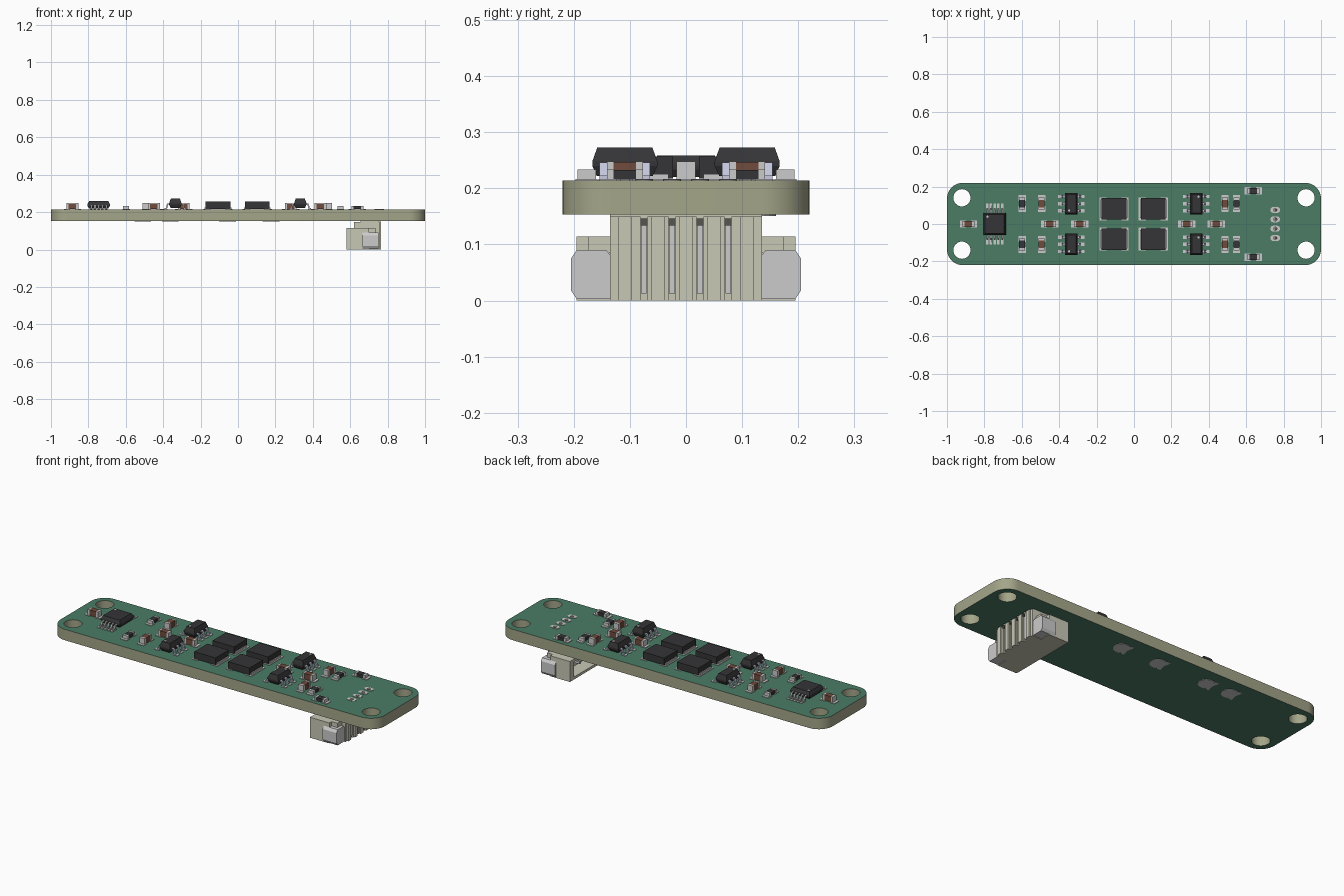
import bpy, bmesh, math
from mathutils import Matrix

if "Cube" in bpy.data.objects:
    bpy.data.objects.remove(bpy.data.objects["Cube"])

TOP, BOT = 0.214, 0.153


def mat(name, r, g, b):
    m = bpy.data.materials.new(name)
    m.diffuse_color = (r, g, b, 1)
    m.use_nodes = True
    m.node_tree.nodes["Principled BSDF"].inputs["Base Color"].default_value = m.diffuse_color
    return m


GREEN = mat("solder_mask", 0.07, 0.20, 0.13)
EDGE = mat("laminate", 0.37, 0.38, 0.25)
METAL = mat("metal", 0.58, 0.58, 0.55)
LEAD = mat("lead_metal", 0.58, 0.60, 0.75)
BLACK = mat("black_resin", 0.035, 0.035, 0.038)
BROWN = mat("ceramic", 0.16, 0.07, 0.045)
CREAM = mat("cream_plastic", 0.58, 0.58, 0.47)
DARK = mat("contact", 0.09, 0.09, 0.08)


def finish(bm, name, mats):
    bmesh.ops.recalc_face_normals(bm, faces=bm.faces)
    me = bpy.data.meshes.new(name)
    bm.to_mesh(me)
    bm.free()
    for m in mats:
        me.materials.append(m)
    return me


def place(me, name, x=0, y=0, z=0, deg=0):
    o = bpy.data.objects.new(name, me)
    o.location = (x, y, z)
    o.rotation_euler.z = math.radians(deg)
    bpy.context.collection.objects.link(o)
    return o


def box(bm, x0, x1, y0, y1, z0, z1, m=0):
    M = Matrix.Translation(((x0 + x1) / 2, (y0 + y1) / 2, (z0 + z1) / 2)) @ \
        Matrix.Diagonal((x1 - x0, y1 - y0, z1 - z0, 1))
    for v in bmesh.ops.create_cube(bm, size=1, matrix=M)["verts"]:
        for f in v.link_faces:
            f.material_index = m


def loft(bm, rings, m=0):
    """Closed solid through rings of 3D points."""
    R = [[bm.verts.new(p) for p in r] for r in rings]
    n = len(R[0])
    faces = [bm.faces.new(R[0]), bm.faces.new(R[-1])]
    for a, b in zip(R, R[1:]):
        faces += [bm.faces.new((a[i], a[(i + 1) % n], b[(i + 1) % n], b[i])) for i in range(n)]
    for f in faces:
        f.material_index = m


def arc(cx, cy, r, a0, a1, n):
    return [(cx + r * math.cos(math.radians(a0 + (a1 - a0) * i / n)),
             cy + r * math.sin(math.radians(a0 + (a1 - a0) * i / n))) for i in range(n + 1)]


def circle(cx, cy, r, n=32):
    return arc(cx, cy, r, 0, 360, n)[:-1]


def plate(name, loops, z0, z1):
    """Flat plate from an outline and holes."""
    cu = bpy.data.curves.new(name, "CURVE")
    cu.dimensions, cu.fill_mode, cu.extrude = "2D", "BOTH", (z1 - z0) / 2
    for pts in loops:
        s = cu.splines.new("POLY")
        s.points.add(len(pts) - 1)
        for p, q in zip(s.points, pts):
            p.co = (q[0], q[1], 0, 1)
        s.use_cyclic_u = True
    tmp = bpy.data.objects.new(name, cu)
    bpy.context.collection.objects.link(tmp)
    dg = bpy.context.evaluated_depsgraph_get()
    src = bpy.data.meshes.new_from_object(tmp.evaluated_get(dg))
    bpy.data.objects.remove(tmp)
    bm = bmesh.new()
    bm.from_mesh(src)
    bmesh.ops.remove_doubles(bm, verts=bm.verts, dist=1e-5)
    bmesh.ops.translate(bm, verts=bm.verts, vec=(0, 0, (z0 + z1) / 2))
    bm.normal_update()
    for f in bm.faces:
        f.material_index = 0 if abs(f.normal.z) > 0.5 else 1
    return bm


# Circuit board with rounded corners, mounting holes and header holes
r, X, Y = 0.085, 1 - 0.085, 0.22 - 0.085
outline = arc(X, Y, r, 0, 90, 10) + arc(-X, Y, r, 90, 180, 10) + \
    arc(-X, -Y, r, 180, 270, 10) + arc(X, -Y, r, 270, 360, 10)
header = [(0.755, y) for y in (0.075, 0.025, -0.025, -0.075)]
holes = [circle(sx * 0.92, sy * 0.14, 0.046) for sx in (1, -1) for sy in (1, -1)]
holes += [circle(x, y, 0.009, 16) for x, y in header]
board = place(finish(plate("board", [outline] + holes, BOT, TOP), "circuit_board", [GREEN, EDGE]), "circuit_board")
board.select_set(True)
bpy.context.view_layer.objects.active = board
bpy.ops.object.shade_smooth_by_angle(angle=math.radians(30))

# Header solder pads
for x, y in header:
    oval = arc(x + 0.01, y, 0.016, -90, 90, 8) + arc(x - 0.01, y, 0.016, 90, 270, 8)
    place(finish(plate("pad", [oval, circle(x, y, 0.009, 16)], TOP, TOP + 0.002), "header_pad", [METAL]), "header_pad")

# Solder jumpers on the underside: two facing half rounds each
for x in (0.155, -0.077, -0.383, -0.53):
    for s in (1, -1):
        bm = bmesh.new()
        half = arc(s * 0.024, 0, 0.042, -90 * s, 90 * s, 12) + [(s * 0.005, 0.042), (s * 0.005, -0.042)]
        loft(bm, [[(u, v, z) for u, v in half] for z in (-0.002, 0)])
        place(finish(bm, "jumper_pad", [METAL]), "jumper_pad", x, 0.118, BOT)


def chip(body, h, w):
    """Two-terminal part lying along x, with solder pads."""
    bm = bmesh.new()
    box(bm, -0.021, 0.021, -w * 0.96, w * 0.96, 0.002, h - 0.001, 0)
    for s in (1, -1):
        a, b = sorted((s * 0.020, s * 0.032))
        box(bm, a, b, -w, w, 0.001, h, 1)
        a, b = sorted((s * 0.014, s * 0.046))
        box(bm, a, b, -w - 0.003, w + 0.003, 0, 0.003, 1)
    return finish(bm, "chip", [body, METAL])


cap = chip(BROWN, 0.034, 0.0165)
res = chip(BLACK, 0.020, 0.0165)
for x in (-0.885, -0.45, -0.29, 0.282, 0.44):
    place(cap, "capacitor", x, 0, TOP)
for s in (1, -1):
    for x in (-0.494, 0.486):
        place(cap, "capacitor", x, s * 0.109, TOP, 90)
    for x in (-0.598, 0.548):
        place(res, "resistor", x, s * 0.109, TOP, 90)
    place(res, "resistor", 0.638, s * 0.177, TOP)


def package(hx, hy, z0, z1, zl, offsets, lw, reach, lead):
    """Moulded body with gull-wing leads on the two x sides."""
    bm = bmesh.new()
    rings = []
    for k, z in ((0.008, z0), (0, zl), (0, zl + 0.008), (0.009, z1)):
        a, b = hx - k, hy - k
        rings.append([(a, b, z), (-a, b, z), (-a, -b, z), (a, -b, z)])
    loft(bm, rings, 0)
    t = 0.006
    k = hx + (reach - hx) * 0.45
    prof = [(hx - 0.004, zl), (k - t, zl), (k, 0.003), (reach, 0.003), (reach, 0.003 + t),
            (k + t, 0.003 + t), (k, zl + t), (hx - 0.004, zl + t)]
    for s in (1, -1):
        for y in offsets:
            loft(bm, [[(s * u, y + d, z) for u, z in prof] for d in (-lw, lw)], 1)
            a, b = sorted((s * (k - 0.002), s * (reach + 0.012)))
            box(bm, a, b, y - lw - 0.002, y + lw + 0.002, 0, 0.003, 2)
    # pin one mark
    bmesh.ops.create_circle(bm, cap_ends=True, segments=12, radius=0.006,
                            matrix=Matrix.Translation((hx - 0.021, hy - 0.021, z1 + 0.0005)))
    bm.faces.ensure_lookup_table()
    bm.faces[-1].material_index = 2
    return finish(bm, "package", [BLACK, lead, METAL])


sot = package(0.033, 0.058, 0.008, 0.059, 0.026, (-0.038, 0, 0.038), 0.007, 0.058, LEAD)
for x in (-0.335, 0.333):
    for y in (0.109, -0.109):
        place(sot, "small_regulator_chip", x, y, TOP, 0 if x > 0 else 180)
main = package(0.06, 0.06, 0.006, 0.045, 0.02, [i * 0.02 - 0.04 for i in range(5)], 0.0045, 0.098, METAL)
place(main, "controller_chip", -0.745, 0, TOP, 90)

# Four square sensors in the middle
bm = bmesh.new()
box(bm, -0.066, 0.066, -0.058, 0.058, 0.004, 0.043, 0)
for s in (1, -1):
    a, b = sorted((s * 0.045, s * 0.071))
    box(bm, a, b, -0.05, 0.05, 0.002, 0.012, 1)
    a, b = sorted((s * 0.04, s * 0.078))
    box(bm, a, b, -0.062, 0.062, 0, 0.003, 1)
sensor = finish(bm, "sensor", [BLACK, METAL])
for x in (-0.107, 0.103):
    for y in (0.081, -0.081):
        place(sensor, "square_sensor", x, y, TOP)

# Cable connector underneath: housing open to -x, ribbed face to +x
bm = bmesh.new()
box(bm, 0.655, 0.75, -0.135, 0.135, 0, BOT)
box(bm, 0.62, 0.66, -0.135, 0.135, 0.098, 0.147)
box(bm, 0.58, 0.66, -0.195, 0.195, 0, 0.014)
box(bm, 0.58, 0.66, -0.195, 0.195, 0.098, 0.114)
for s in (1, -1):
    a, b = sorted((s * 0.16, s * 0.195))
    box(bm, 0.58, 0.66, a, b, 0.014, 0.098)
    a, b = sorted((s * 0.135, s * 0.195))
    box(bm, 0.655, 0.70, a, b, 0, 0.114)
    a, b = sorted((s * 0.135, s * 0.175))
    box(bm, 0.70, 0.735, a, b, 0.085, 0.114)
edges = [-0.135, -0.081, -0.069, -0.031, -0.019, 0.019, 0.031, 0.069, 0.081, 0.135]
for a, b in zip(edges[::2], edges[1::2]):
    box(bm, 0.748, 0.757, a, b, 0, 0.15)
    m = (a + b) / 2
    box(bm, 0.755, 0.765, m - 0.012, m + 0.012, 0, 0.15)
place(finish(bm, "connector", [CREAM]), "connector_housing")

# Contacts in the slots, their tails on the board, and pins in the mouth
bm = bmesh.new()
for y in (-0.075, -0.025, 0.025, 0.075):
    box(bm, 0.745, 0.754, y - 0.005, y + 0.005, 0.013, 0.145, 1)
    box(bm, 0.745, 0.764, y - 0.006, y + 0.006, 0.134, 0.146, 0)
    box(bm, 0.60, 0.66, y - 0.006, y + 0.006, 0.05, 0.062, 1)
place(finish(bm, "contacts", [DARK, METAL]), "connector_contacts")

# Chamfered metal retention tabs
bm = bmesh.new()
for s in (1, -1):
    tab = [(0.134, 0.003), (0.195, 0.003), (0.205, 0.018), (0.205, 0.075), (0.195, 0.09), (0.142, 0.09), (0.134, 0.08)]
    loft(bm, [[(x, s * y, z) for y, z in tab] for x in (0.665, 0.752)])
place(finish(bm, "tabs", [METAL]), "connector_tabs")
